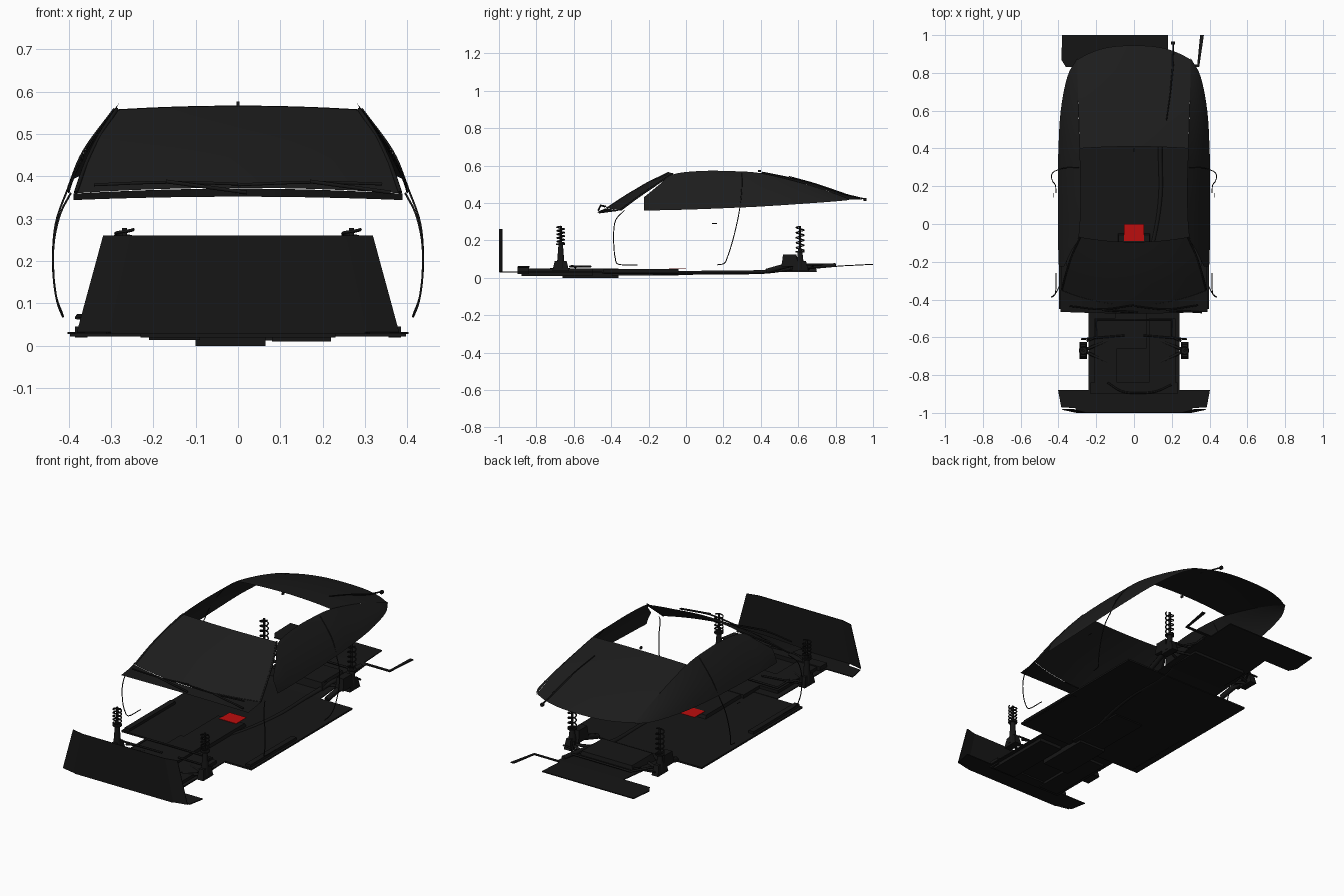
import bpy, bmesh, math
from mathutils import Vector


def material(name, col):
    m = bpy.data.materials.new(name)
    m.diffuse_color = col
    return m


BLACK = material("black", (0.008, 0.008, 0.008, 1))
GLASS = material("dark_glass", (0.012, 0.012, 0.012, 1))
RED = material("red", (0.5, 0.004, 0.004, 1))


def make(name, bm, mat=BLACK, smooth=False):
    bmesh.ops.recalc_face_normals(bm, faces=bm.faces)
    me = bpy.data.meshes.new(name)
    bm.to_mesh(me)
    bm.free()
    me.materials.append(mat)
    for p in me.polygons:
        p.use_smooth = smooth
    ob = bpy.data.objects.new(name, me)
    bpy.context.collection.objects.link(ob)
    return ob


def spline(pts, n):
    """Catmull-Rom through the points, n steps per span."""
    p = [Vector(q) for q in pts]
    p = [2 * p[0] - p[1]] + p + [2 * p[-1] - p[-2]]
    out = []
    for a, b, c, d in zip(p, p[1:], p[2:], p[3:]):
        for i in range(n):
            t = i / n
            out.append(0.5 * (2 * b + (c - a) * t + (2 * a - 5 * b + 4 * c - d) * t * t
                              + (3 * b - a - 3 * c + d) * t ** 3))
    return out + [p[-2]]


def loft(name, rows, mat=GLASS):
    bm = bmesh.new()
    g = [[bm.verts.new(v) for v in r] for r in rows]
    for r, q in zip(g, g[1:]):
        for i in range(len(r) - 1):
            bm.faces.new((r[i], r[i + 1], q[i + 1], q[i]))
    return make(name, bm, mat, True)


def plate(name, outline, zf, thick=0.005):
    bm = bmesh.new()
    f = bm.faces.new([bm.verts.new((x, y, zf(y))) for x, y in outline])
    ext = bmesh.ops.extrude_face_region(bm, geom=[f])
    for v in ext["geom"]:
        if isinstance(v, bmesh.types.BMVert):
            v.co.z += thick
    return make(name, bm)


def box(name, lo, hi, mat=BLACK, taper=1.0):
    bm = bmesh.new()
    bmesh.ops.create_cube(bm, size=1)
    lo, hi = Vector(lo), Vector(hi)
    for v in bm.verts:
        k = taper if v.co.z > 0 else 1
        c = Vector((v.co.x * k, v.co.y * k, v.co.z))
        v.co = (lo + hi) / 2 + c * (hi - lo)
    return make(name, bm, mat)


def tube(name, pts, r, n=6, steps=6):
    cu = bpy.data.curves.new(name, "CURVE")
    cu.dimensions = "3D"
    cu.bevel_depth, cu.bevel_resolution, cu.use_fill_caps = r, 1, True
    path = spline(pts, steps) if steps > 1 else [Vector(p) for p in pts]
    sp = cu.splines.new("POLY")
    sp.points.add(len(path) - 1)
    for q, c in zip(sp.points, path):
        q.co = (*c, 1)
    cu.materials.append(BLACK)
    ob = bpy.data.objects.new(name, cu)
    bpy.context.collection.objects.link(ob)
    return ob


def cylinder(name, x, y, z0, z1, r0, r1):
    bm = bmesh.new()
    bmesh.ops.create_cone(bm, cap_ends=True, segments=16, radius1=r0, radius2=r1, depth=z1 - z0)
    bmesh.ops.translate(bm, verts=bm.verts, vec=(x, y, (z0 + z1) / 2))
    return make(name, bm)


def arc_row(w, ye, yc, ze, zc, n=16, p=2):
    """Row across the car, blending from edge values to centre values."""
    return [(w * u, yc + (ye - yc) * abs(u) ** p, zc + (ze - zc) * abs(u) ** p)
            for u in (2 * i / n - 1 for i in range(n + 1))]


# Windscreen and the cowl strip at its foot
loft("windscreen", [arc_row(0.282, -0.07, -0.095, 0.557, 0.566),
                    arc_row(0.325, -0.165, -0.21, 0.497, 0.510),
                    arc_row(0.357, -0.26, -0.32, 0.430, 0.445),
                    arc_row(0.385, -0.35, -0.43, 0.360, 0.373)])
loft("cowl_strip", [arc_row(0.388, -0.35, -0.43, 0.359, 0.371),
                    arc_row(0.388, -0.465, -0.474, 0.344, 0.352)], BLACK)

# Rear glass with rounded tail
loft("rear_glass", [arc_row(0.287, 0.40, 0.41, 0.558, 0.567),
                    arc_row(0.291, 0.52, 0.54, 0.532, 0.541),
                    arc_row(0.295, 0.64, 0.68, 0.501, 0.505),
                    arc_row(0.299, 0.76, 0.82, 0.463, 0.462),
                    arc_row(0.300, 0.87, 0.945, 0.420, 0.418, p=2.6)])

# Side glass, pillars, door seams, handles and running gear on both sides
top = [(0.37, -0.225, 0.43), (0.33, -0.14, 0.50), (0.293, -0.07, 0.553), (0.282, 0.08, 0.571),
       (0.282, 0.25, 0.570), (0.287, 0.40, 0.559), (0.294, 0.60, 0.512), (0.299, 0.78, 0.456),
       (0.300, 0.875, 0.420)]
low = [(0.398, -0.225, 0.360), (0.401, -0.14, 0.361), (0.402, -0.05, 0.363), (0.403, 0.08, 0.367),
       (0.403, 0.25, 0.374), (0.400, 0.40, 0.381), (0.388, 0.60, 0.394), (0.353, 0.78, 0.407),
       (0.302, 0.875, 0.416)]
for s, side in ((1, "right"), (-1, "left")):
    def m(pts):
        return [(s * x, y, z) for x, y, z in pts]

    a, b = spline(m(top), 4), spline(m(low), 4)
    rows = []
    for i in range(7):
        t = i / 6
        rows.append([p.lerp(q, t) + Vector((s * 0.4 * t * (1 - t) * abs(p.x - q.x), 0, 0))
                     for p, q in zip(a, b)])
    loft(side + "_side_glass", rows)
    tube(side + "_pillar_trim", m([(0.383, -0.35, 0.362), (0.358, -0.255, 0.432),
                                   (0.326, -0.16, 0.497), (0.286, -0.07, 0.558)]), 0.005)
    tube(side + "_front_door_seam", m([(0.395, -0.33, 0.36), (0.42, -0.375, 0.31), (0.435, -0.387, 0.24),
                                       (0.435, -0.385, 0.16), (0.427, -0.378, 0.105),
                                       (0.415, -0.36, 0.072), (0.413, -0.26, 0.069)]), 0.0025)
    tube(side + "_rear_door_seam", m([(0.292, 0.30, 0.560), (0.365, 0.297, 0.46), (0.402, 0.287, 0.37),
                                      (0.430, 0.272, 0.29), (0.437, 0.25, 0.20), (0.430, 0.225, 0.12),
                                      (0.416, 0.205, 0.078), (0.413, 0.165, 0.069)]), 0.0025)
    tube(side + "_door_handle", m([(0.428, 0.14, 0.29), (0.428, 0.165, 0.29)]), 0.002, steps=1)

    for y, z0, end in ((-0.67, 0.18, "front"), (0.61, 0.14, "rear")):
        tag = side + "_" + end
        turns, top_z = 5, 0.275
        coil = [(s * 0.268 + 0.021 * math.cos(k), y + 0.021 * math.sin(k),
                 z0 + (top_z - z0) * k / (2 * math.pi * turns))
                for k in (2 * math.pi * i / 14 for i in range(14 * turns + 1))]
        tube(tag + "_spring", coil, 0.0035, steps=1)
        cylinder(tag + "_damper", s * 0.268, y, 0.05, z0 + 0.01, 0.022, 0.011)
        cylinder(tag + "_damper_rod", s * 0.268, y, z0, 0.278, 0.006, 0.006)
        cylinder(tag + "_spring_seat", s * 0.268, y, z0 - 0.004, z0 + 0.003, 0.024, 0.024)
        box(tag + "_hub", (s * 0.268 - 0.02, y - 0.045, 0.035), (s * 0.268 + 0.02, y + 0.045, 0.09), taper=0.7)
        for dy in (-0.07, 0.06):
            tube(tag + "_control_arm", [(s * 0.27, y, 0.05), (s * 0.12, y + dy, 0.042)], 0.008, steps=1)
        tube(tag + "_tie_rod", [(s * 0.28, y + 0.06, 0.065), (s * 0.05, y + 0.08, 0.055)], 0.005, steps=1)
    # Trailing arm and rear brake block
    tube(side + "_trailing_arm", m([(0.24, 0.43, 0.035), (0.25, 0.52, 0.06), (0.268, 0.61, 0.08)]), 0.015)
    box(side + "_rear_brake", (s * 0.26 - 0.025, 0.51, 0.06), (s * 0.26 + 0.025, 0.60, 0.125), taper=0.8)

# Front radiator panel, slightly bent at both ends
bm = bmesh.new()
cols = [(-1, -0.982), (-0.8, -0.998), (0.8, -0.998), (1, -0.982)]
lo = [bm.verts.new((0.38 * u, y, 0.032)) for u, y in cols]
hi = [bm.verts.new((0.318 * u, y, 0.26)) for u, y in cols]
for i in range(3):
    bm.faces.new((lo[i], lo[i + 1], hi[i + 1], hi[i]))
panel = make("front_panel", bm)
sol = panel.modifiers.new("thickness", "SOLIDIFY")
sol.thickness, sol.offset = 0.004, 0


def both(half):
    return half + [(-x, y) for x, y in reversed(half)]


# Floor panels: front tray, cabin floor, rear tray with exhaust cut-out
plate("front_tray", both([(0.30, -0.998), (0.31, -0.975), (0.385, -0.97), (0.402, -0.88),
                          (0.24, -0.88), (0.24, -0.45)]), lambda y: 0.028)
plate("cabin_floor", both([(0.397, -0.45), (0.397, 0.43)]), lambda y: 0.022, 0.009)
plate("rear_tunnel_floor", both([(0.20, 0.43), (0.20, 0.83)]), lambda y: 0.025 + (y - 0.43) * 0.09)
plate("rear_tray", [(-0.36, 0.83), (0.345, 0.83), (0.37, 1.0), (0.35, 1.0), (0.335, 0.845),
                    (0.18, 0.845), (0.18, 1.0), (-0.38, 1.0), (-0.385, 0.87)],
      lambda y: 0.061 + (y - 0.83) * 0.05)

# Undertray relief, gearbox and subframes
box("engine_sump", (-0.10, -0.66, 0.0), (0.065, -0.36, 0.05))
box("engine_tray_left", (-0.21, -0.88, 0.014), (-0.09, -0.50, 0.05))
box("engine_tray_right", (0.08, -0.88, 0.010), (0.22, -0.50, 0.05))
box("radiator_support", (-0.23, -0.90, 0.02), (0.23, -0.84, 0.056))
box("gearbox_tunnel", (-0.09, -0.40, 0.012), (0.09, -0.04, 0.048), taper=0.9)
box("rear_subframe", (-0.17, 0.50, 0.03), (0.17, 0.70, 0.075), taper=0.9)
for x in (-0.37, 0.37):
    box("sill_rail", (x - 0.015, -0.44, 0.02), (x + 0.015, -0.04, 0.046))

# Anti-roll bars and exhaust pipe
tube("front_anti_roll_bar", both_pts := [(-0.25, -0.62, 0.06), (-0.20, -0.60, 0.06), (-0.20, -0.51, 0.06),
                                         (0.20, -0.51, 0.06), (0.20, -0.60, 0.06), (0.25, -0.62, 0.06)],
     0.006, steps=1)
tube("rear_anti_roll_bar", [(-0.25, 0.62, 0.07), (-0.18, 0.74, 0.07), (0.18, 0.74, 0.07), (0.25, 0.62, 0.07)],
     0.006, steps=1)
tube("coolant_hose", [(-0.14, -0.84, 0.058), (-0.05, -0.89, 0.058), (0.1, -0.89, 0.058), (0.2, -0.85, 0.058)], 0.005)
tube("exhaust_pipe", [(0.02, -0.36, 0.022), (0.10, -0.1, 0.025), (0.14, 0.15, 0.028), (0.14, 0.42, 0.032),
                      (0.17, 0.60, 0.055), (0.19, 0.80, 0.068)], 0.012)

# Wipers on windscreen and rear glass
for x0 in (-0.34, 0.0):
    tube("front_wiper_blade", [(x0, -0.435, 0.380), (x0 + 0.17, -0.452, 0.386), (x0 + 0.34, -0.43, 0.382)], 0.004)
    tube("front_wiper_arm", [(x0 + 0.36, -0.468, 0.362), (x0 + 0.17, -0.456, 0.388)], 0.005, steps=1)
tube("rear_wiper_arm", [(0.207, 0.96, 0.420), (0.205, 0.84, 0.450), (0.195, 0.72, 0.492)], 0.004)
tube("rear_wiper_blade", [(0.21, 0.86, 0.445), (0.193, 0.70, 0.500), (0.172, 0.55, 0.542)], 0.003)
tube("rear_wiper_pivot", [(0.207, 0.95, 0.418), (0.207, 0.965, 0.418)], 0.010, steps=1)
box("washer_nozzle", (-0.004, 0.385, 0.565), (0.004, 0.40, 0.577))

# Red marker plate on the cabin floor
box("red_floor_plate", (-0.052, -0.09, 0.049), (0.052, 0.0, 0.051), RED)
